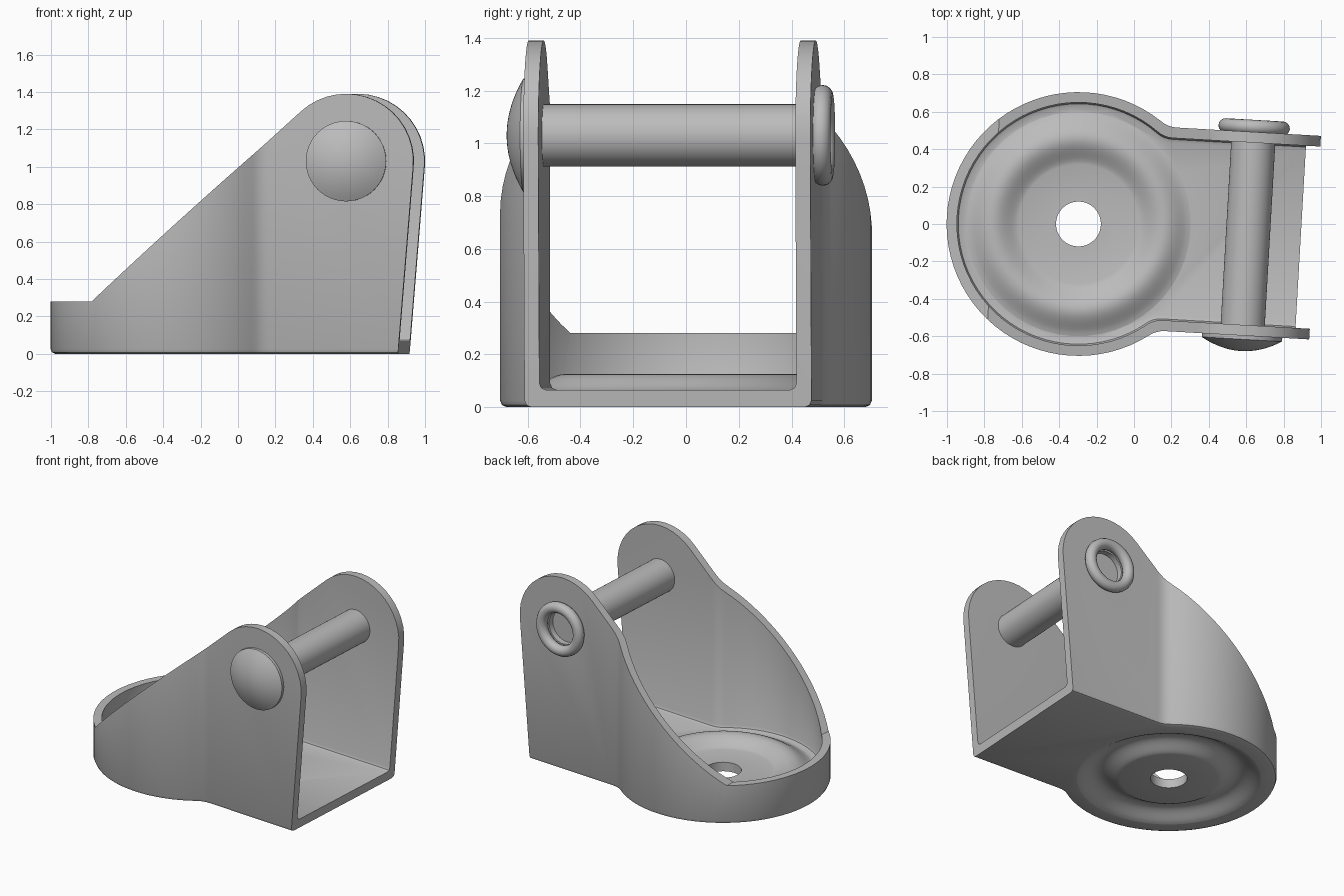
import bpy, bmesh
from math import sin, cos, pi, radians, asin
from mathutils import Matrix, Vector

cube = bpy.data.objects.get("Cube")
if cube:
    bpy.data.objects.remove(cube, do_unlink=True)

# Placement: everything is modelled around the swivel axis, then turned slightly
PLACE = Matrix.Translation((-0.297, 0, 0)) @ Matrix.Rotation(radians(-3.3), 4, 'Z')
PIN_X, PIN_Z = 0.908, 1.03
ALONG_PIN = Matrix.Translation((PIN_X, 0, PIN_Z)) @ Matrix.Rotation(-pi / 2, 4, 'X')

steel = bpy.data.materials.new("grey_steel")
steel.use_nodes = True
GREY = (0.5, 0.5, 0.5, 1)
steel.diffuse_color = GREY
steel.node_tree.nodes["Principled BSDF"].inputs["Base Color"].default_value = GREY


def finish(name, bm, local=Matrix()):
    bmesh.ops.recalc_face_normals(bm, faces=bm.faces)
    bm.transform(local)
    mesh = bpy.data.meshes.new(name)
    bm.to_mesh(mesh)
    bm.free()
    mesh.materials.append(steel)
    ob = bpy.data.objects.new(name, mesh)
    bpy.context.collection.objects.link(ob)
    ob.matrix_world = PLACE
    return ob


def select(ob):
    bpy.ops.object.select_all(action='DESELECT')
    ob.select_set(True)
    bpy.context.view_layer.objects.active = ob


def smooth(ob):
    select(ob)
    bpy.ops.object.shade_smooth_by_angle(angle=radians(30))


def loft(name, loops):
    """Solid through stacked closed loops of equal length."""
    bm = bmesh.new()
    rings = [[bm.verts.new(p) for p in loop] for loop in loops]
    n = len(rings[0])
    for a, b in zip(rings, rings[1:]):
        for i in range(n):
            j = (i + 1) % n
            bm.faces.new((a[i], a[j], b[j], b[i]))
    bm.faces.new(rings[0])
    bm.faces.new(rings[-1])
    return finish(name, bm)


def lathe(name, profile, local=Matrix(), steps=48):
    bm = bmesh.new()
    verts = [bm.verts.new((r, 0, z)) for r, z in profile]
    edges = [bm.edges.new(pair) for pair in zip(verts, verts[1:])]
    bmesh.ops.spin(bm, geom=verts + edges, axis=(0, 0, 1), cent=(0, 0, 0),
                   angle=2 * pi, steps=steps, use_merge=True)
    bmesh.ops.remove_doubles(bm, verts=bm.verts, dist=1e-4)
    ob = finish(name, bm, local)
    smooth(ob)
    return ob


def keyhole(radius, half, end, z):
    """Round bowl joined to a straight channel, with softened corners."""
    a = asin(half / radius)
    start = a + 0.07
    corner = Vector((radius * cos(a), half))
    p0 = Vector((radius * cos(start), radius * sin(start)))
    p1 = corner + Vector((0.05, 0))
    side = [Vector((end, half))]
    for i in range(5):
        t = 1 - i / 4
        side.append(p0 * (1 - t) ** 2 + corner * 2 * t * (1 - t) + p1 * t * t)
    arc = [Vector((radius * cos(w), radius * sin(w))) for w in
           (start + (2 * pi - 2 * start) * i / 56 for i in range(1, 56))]
    mirrored = [Vector((p.x, -p.y)) for p in reversed(side)]
    return [(p.x, p.y, z) for p in side + arc + mirrored]


def boolean(target, cutter, operation):
    mod = target.modifiers.new("cut", 'BOOLEAN')
    mod.object, mod.operation, mod.solver = cutter, operation, 'EXACT'
    select(target)
    bpy.ops.object.modifier_apply(modifier=mod.name)
    bpy.data.objects.remove(cutter, do_unlink=True)


# Housing: outer block, hollowed, then trimmed to the side outline
def rounded_stack(radius, half, end, low, high, fillet):
    levels = [(fillet, low), (fillet * 0.3, low + fillet * 0.3),
              (0, low + fillet), (0, high)]
    return [keyhole(radius - d, half - d, end, z) for d, z in levels]


housing = loft("housing", rounded_stack(0.705, 0.545, 1.4, 0, 1.5, 0.025))
cavity = loft("cavity_cutter", rounded_stack(0.65, 0.488, 1.6, 0.065, 1.7, 0.025))
boolean(housing, cavity, 'DIFFERENCE')

outline = [(1.177, -0.1), (-0.9, -0.1), (-0.9, 0.28), (-0.455, 0.28)]
for i in range(17):
    w = radians(132.3 - 137 * i / 16)
    outline.append((PIN_X + 0.36 * cos(w), PIN_Z + 0.36 * sin(w)))
trim = loft("trim_cutter", [[(x, y, z) for x, z in outline] for y in (-1, 1)])
boolean(housing, trim, 'INTERSECT')

# Opening in the floor for the pressed swivel plate
OPEN_R, INNER_R, FLOOR = 0.6, 0.32, 0.065
opening = lathe("opening_cutter", [(0, -0.1), (OPEN_R, -0.1), (OPEN_R, 0.2), (0, 0.2)])
boolean(housing, opening, 'DIFFERENCE')
smooth(housing)

# Swivel plate: raised ring pressed into the floor, with a centre hole
ridge = []
for i in range(17):
    t = i / 16
    ridge.append((OPEN_R + (INNER_R - OPEN_R) * t, 0.06 * max(sin(pi * t), 0) ** 1.5))
top = [(r, FLOOR + h) for r, h in ridge]
lathe("swivel_plate", top + [(0.12, FLOOR), (0.12, 0)] + ridge[::-1])

# Axle pin with a domed head and a rolled end
lathe("axle_pin", [(0, -0.54), (0.118, -0.54), (0.118, 0.5), (0, 0.5)], ALONG_PIN)

HEAD_R = 0.215
dome = [(HEAD_R * (1 - i / 10), -0.565 - 0.063 * (1 - (1 - i / 10) ** 2))
        for i in range(11)]
lathe("pin_head", [(0, -0.54), (HEAD_R, -0.54)] + dome, ALONG_PIN)

ring = [(0.153 + 0.038 * cos(2 * pi * i / 16), 0.572 + 0.038 * sin(2 * pi * i / 16))
        for i in range(17)]
lathe("rolled_pin_end", ring, ALONG_PIN)

# Recess in the far side plate inside the rolled end
recess = lathe("recess_cutter", [(0, 0.505), (0.115, 0.505), (0.115, 0.7), (0, 0.7)], ALONG_PIN)
boolean(housing, recess, 'DIFFERENCE')
smooth(housing)
